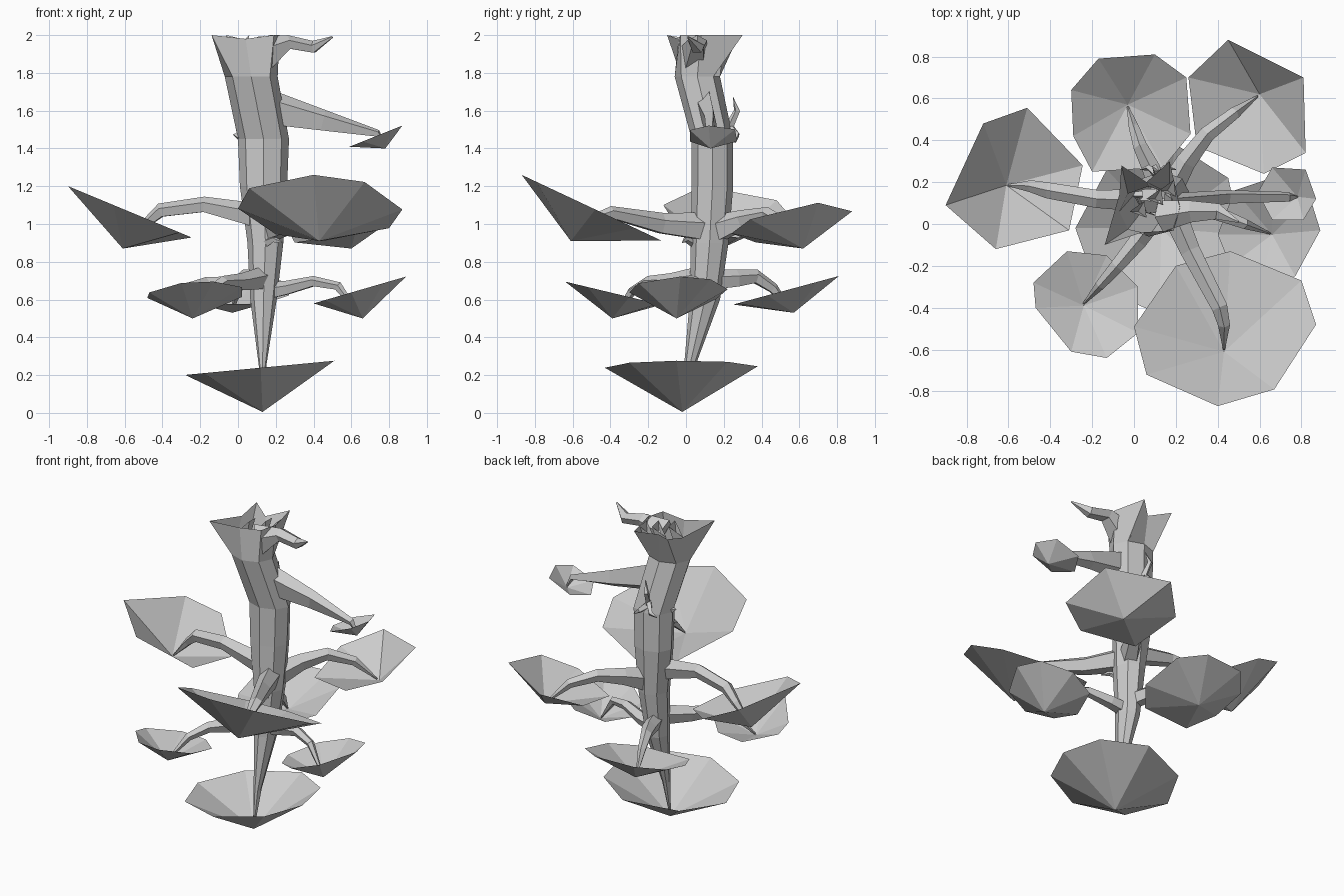
import bpy
import bmesh
from math import cos, sin, tau
from mathutils import Vector

cube = bpy.data.objects.get("Cube")
if cube:
    bpy.data.objects.remove(cube, do_unlink=True)

grey = bpy.data.materials.new("stone_grey")
grey.use_nodes = True
colour = (.6, .6, .6, 1)
grey.diffuse_color = colour
grey.node_tree.nodes["Principled BSDF"].inputs["Base Color"].default_value = colour


def finish(name, bm):
    """Turn a bmesh into a flat shaded object."""
    bmesh.ops.recalc_face_normals(bm, faces=bm.faces)
    mesh = bpy.data.meshes.new(name)
    bm.to_mesh(mesh)
    bm.free()
    mesh.materials.append(grey)
    obj = bpy.data.objects.new(name, mesh)
    bpy.context.collection.objects.link(obj)
    return obj


def loft(name, rings, cap_start=False, cap_end=False):
    """Skin a list of closed point rings."""
    bm = bmesh.new()
    loops = [[bm.verts.new(point) for point in ring] for ring in rings]
    for low, high in zip(loops, loops[1:]):
        count = len(low)
        for i in range(count):
            j = (i + 1) % count
            bm.faces.new((low[i], low[j], high[j], high[i]))
    if cap_start:
        bm.faces.new(loops[0])
    if cap_end:
        bm.faces.new(loops[-1])
    return finish(name, bm)


def cup(name, apex, rim, height, slope_x=0, slope_y=0):
    """Thin open cone: a fan from the apex to a tilted polygon rim.
    height is the rim plane's level above the apex position."""
    bm = bmesh.new()
    tip = bm.verts.new(apex)
    edge = [bm.verts.new((x, y, height + slope_x * (x - apex[0]) + slope_y * (y - apex[1])))
            for x, y in rim]
    for i, vert in enumerate(edge):
        bm.faces.new((tip, vert, edge[(i + 1) % len(edge)]))
    return finish(name, bm)


def branch(name, path, widths, heights, sides=5):
    """Faceted tube along a path, tapering in width and height."""
    points = [Vector(p) for p in path]
    rings = []
    for i, point in enumerate(points):
        along = (points[min(i + 1, len(points) - 1)] - points[max(i - 1, 0)]).normalized()
        side = along.cross(Vector((0, 0, 1))).normalized()
        up = side.cross(along)
        rings.append([point + side * (widths[i] / 2 * cos(tau * (k + .25) / sides))
                      + up * (heights[i] / 2 * sin(tau * (k + .25) / sides))
                      for k in range(sides)])
    return loft(name, rings, True, True)


# Trunk: pointed foot, swelling middle, jagged open top
def trunk_ring(x, y, z, rx, ry, sides=8):
    return [(x + rx * cos(tau * k / sides), y + ry * sin(tau * k / sides), z)
            for k in range(sides)]


jagged_rim = [(.22, .08, 2), (.17, .3, 2), (.06, .2, 1.97), (-.06, .28, 2),
              (-.07, .14, 1.96), (-.14, -.1, 2), (.04, -.04, 1.98), (.19, -.03, 2)]
loft("trunk", [
    trunk_ring(.13, -.02, .02, .005, .005),
    trunk_ring(.13, .02, .25, .02, .03),
    trunk_ring(.135, .1, .6, .07, .08),
    trunk_ring(.145, .125, .9, .095, .1),
    trunk_ring(.135, .14, 1.2, .125, .11),
    trunk_ring(.135, .14, 1.45, .135, .11),
    trunk_ring(.07, .06, 1.78, .14, .12),
    jagged_rim])

# Inner splinters inside the open top
for i, (x, y) in enumerate([(.1, .12), (.16, .16), (.02, .06)]):
    cup(f"inner_splinter_{i}", (x, y, 1.8),
        [(x - .04, y), (x + .03, y + .05), (x + .04, y - .03)], 1.96, 1)

# Torn root at the top
branch("top_root", [(.14, .04, 1.9), (.27, .06, 1.96), (.4, .06, 1.935), (.5, .01, 1.99)],
       (.16, .11, .08, .01), (.2, .08, .07, .01))

# Low centre cup around the foot
cup("foot_cup", (.13, -.02, .005),
    [(-.28, -.02), (-.13, .26), (.2, .38), (.45, .22), (.51, -.05),
     (.4, -.3), (.12, -.43), (-.18, -.3)], .24, .095)

# Lower tier of cups
cup("lower_back_cup", (-.03, .57, .53),
    [(-.17, .79), (.1, .81), (.25, .7), (.27, .43), (.14, .27),
     (-.2, .25), (-.29, .42), (-.3, .64)], .66, 0, .27)
cup("lower_front_cup", (-.24, -.39, .5),
    [(-.48, -.28), (-.47, -.4), (-.3, -.61), (-.13, -.64),
     (.02, -.52), (.02, -.3), (-.13, -.15), (-.32, -.13)], .635, 0, -.24)
cup("lower_left_cup", (.66, -.05, .5),
    [(.89, -.03), (.84, .13), (.66, .22), (.48, .16), (.4, -.05),
     (.46, -.2), (.6, -.3), (.77, -.25)], .655, .29)

# Upper tier of cups
cup("upper_right_cup", (-.61, .185, .87),
    [(-.9, .09), (-.72, .48), (-.51, .555), (-.245, .28), (-.31, -.03), (-.66, -.12)],
    1.08, -.415)
cup("upper_front_cup", (.43, -.61, .91),
    [(0, -.49), (.06, -.72), (.4, -.87), (.67, -.79), (.87, -.48),
     (.8, -.27), (.46, -.13), (.2, -.2)], 1.138, 0, -.47)
cup("upper_back_cup", (.6, .62, .87),
    [(.45, .88), (.81, .7), (.82, .34), (.62, .24), (.3, .37), (.26, .7)],
    1.04, .25, .25)
cup("top_small_cup", (.78, .13, 1.4),
    [(.87, .12), (.82, .26), (.66, .27), (.59, .15), (.66, .02), (.81, .02)], 1.485, .4)

# Branches from the trunk down to each cup's point
branch("upper_right_branch",
       [(.1, .11, 1.04), (-.18, .12, 1.1), (-.41, .16, 1.07), (-.49, .18, 1.0), (-.6, .185, .88)],
       (.12, .09, .08, .06, .01), (.14, .09, .08, .05, .01))
branch("upper_front_branch",
       [(.17, .1, .98), (.27, -.13, 1.0), (.41, -.4, 1.06), (.43, -.48, 1.03), (.43, -.6, .92)],
       (.13, .1, .08, .06, .01), (.16, .12, .07, .05, .01))
branch("upper_back_branch",
       [(.17, .16, .97), (.25, .3, 1.02), (.35, .43, 1.05), (.48, .53, 1.0), (.59, .61, .88)],
       (.13, .1, .08, .06, .01), (.16, .11, .08, .06, .01))
branch("lower_back_branch",
       [(.13, .12, .7), (.08, .27, .71), (.03, .37, .72), (0, .46, .66), (-.03, .56, .54)],
       (.1, .09, .07, .05, .01), (.12, .1, .08, .06, .01))
branch("lower_front_branch",
       [(.13, .07, .71), (.02, -.08, .69), (-.08, -.2, .69), (-.16, -.29, .64), (-.24, -.38, .51)],
       (.1, .09, .07, .05, .01), (.13, .1, .07, .05, .01))
branch("lower_left_branch",
       [(.14, .1, .64), (.26, .09, .66), (.4, .05, .695), (.53, 0, .67), (.65, -.045, .51)],
       (.1, .09, .07, .05, .01), (.1, .08, .06, .05, .01))
branch("top_branch", [(.16, .1, 1.62), (.45, .13, 1.55), (.74, .13, 1.48), (.78, .13, 1.41)],
       (.1, .07, .05, .01), (.2, .12, .04, .01), 4)

# Short broken twigs on the trunk
stubs = [((.12, .22, 1.5), (.1, .27, 1.6), (.12, .25, 1.67)),
         ((.12, .23, 1.5), (.15, .27, 1.47), (.2, .26, 1.43)),
         ((.11, .23, 1.52), (.07, .27, 1.47), (.03, .26, 1.45)),
         ((.04, .14, 1.46), (0, .14, 1.465), (-.025, .14, 1.475)),
         ((.15, .04, .9), (.19, 0, .92), (.24, -.02, .9))]
for i, path in enumerate(stubs):
    branch(f"twig_{i}", path, (.04, .03, .005), (.05, .035, .005), 4)
